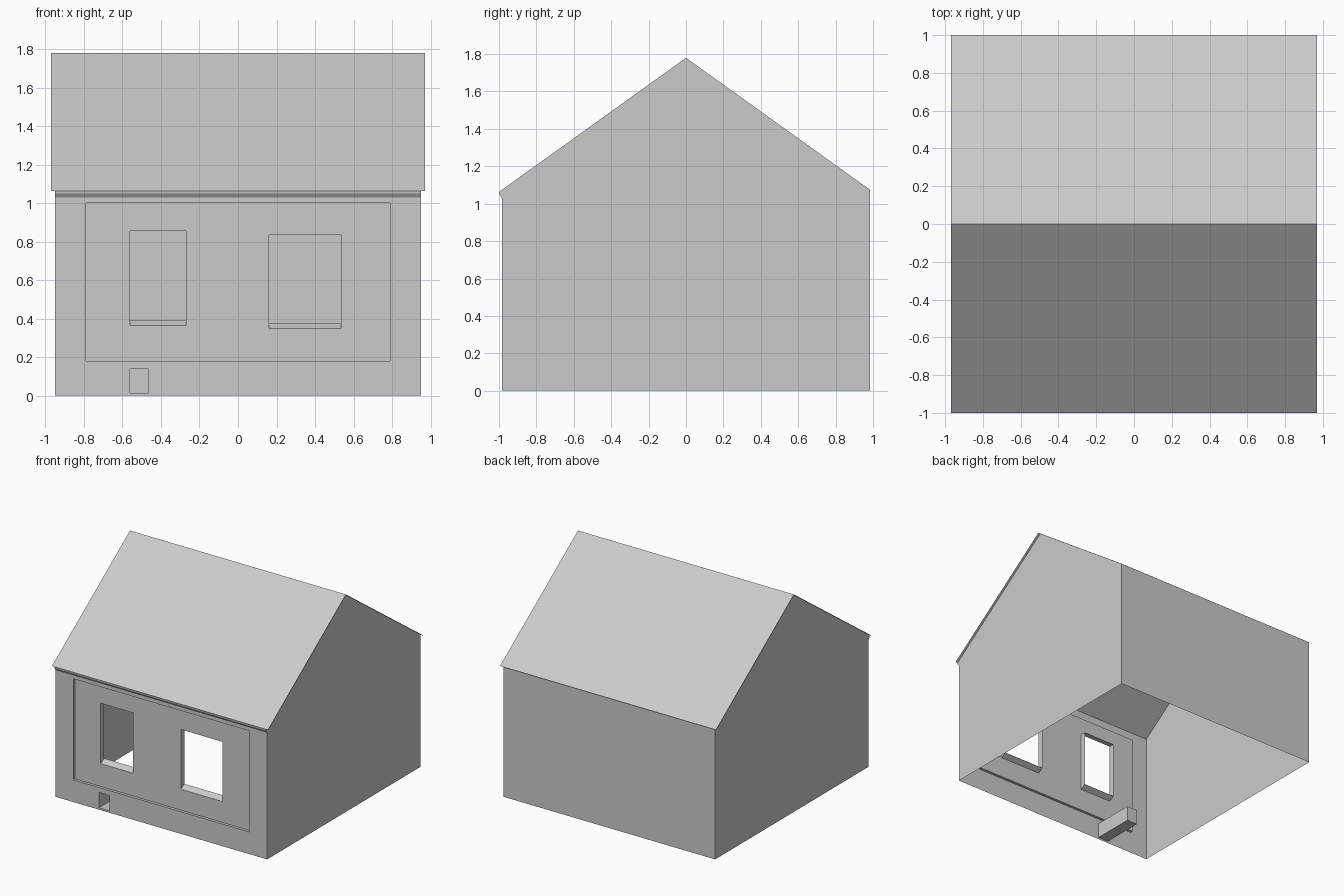
import bpy

cube = bpy.data.objects.get("Cube")
if cube:
    bpy.data.objects.remove(cube, do_unlink=True)

# One plain plaster colour
plaster = bpy.data.materials.new("light_grey")
plaster.use_nodes = True
colour = (0.6, 0.6, 0.6, 1)
plaster.diffuse_color = colour
plaster.node_tree.nodes["Principled BSDF"].inputs["Base Color"].default_value = colour

# Main dimensions
W, D = 0.95, 0.983            # half width and half depth of the walls
RIDGE, EAVE = 1.78, 1.075
ROOF_W, ROOF_D = 0.97, 1.0
ROOF_Z = RIDGE - (RIDGE - EAVE) / D * ROOF_D
RECESS = 0.022
REVEAL = 0.045


def build(name, faces):
    """Make one object from a list of polygons given by their corners."""
    verts, polys, index = [], [], {}
    for face in faces:
        poly = []
        for p in face:
            key = tuple(round(c, 4) for c in p)
            if key not in index:
                index[key] = len(verts)
                verts.append(key)
            poly.append(index[key])
        polys.append(poly)
    mesh = bpy.data.meshes.new(name)
    mesh.from_pydata(verts, [], polys)
    mesh.materials.append(plaster)
    obj = bpy.data.objects.new(name, mesh)
    bpy.context.collection.objects.link(obj)
    return obj


def rect(r, y, lift=0):
    """Corners of a front-facing rectangle (x0, z0, x1, z1)."""
    x0, z0, x1, z1 = r
    return [(x0, y, z0 + lift), (x1, y, z0 + lift), (x1, y, z1), (x0, y, z1)]


def wall_with_holes(r, y, holes):
    """Grid of faces over a rectangle, leaving the holes open."""
    xs = sorted({v for q in [r] + holes for v in (q[0], q[2])})
    zs = sorted({v for q in [r] + holes for v in (q[1], q[3])})
    faces = []
    for x0, x1 in zip(xs, xs[1:]):
        for z0, z1 in zip(zs, zs[1:]):
            cx, cz = (x0 + x1) / 2, (z0 + z1) / 2
            if not any(h[0] < cx < h[2] and h[1] < cz < h[3] for h in holes):
                faces.append(rect((x0, z0, x1, z1), y))
    return faces


def tunnel(r, y0, y1, lift=0):
    """Four sides running back from a rectangle; lift slopes the bottom."""
    a, b = rect(r, y0), rect(r, y1, lift)
    return [[a[i], a[(i + 1) % 4], b[(i + 1) % 4], b[i]] for i in range(4)]


panel = (-0.79, 0.18, 0.79, 1.0)
windows = {"right_window": (-0.56, 0.365, -0.27, 0.855),
           "left_window": (0.16, 0.35, 0.535, 0.835)}
vent = (-0.56, 0.015, -0.465, 0.14)

# Front wall with its recessed panel
build("front_wall", wall_with_holes((-W, 0, W, EAVE), -D, [panel, vent])
      + tunnel(panel, -D, -D + RECESS))
build("front_panel", wall_with_holes(panel, -D + RECESS, list(windows.values())))

# Window reveals with sloping sills
for name, r in windows.items():
    build(name + "_reveal", tunnel(r, -D + RECESS, -D + RECESS + REVEAL, 0.026))

# Blind duct near the ground
build("wall_duct", tunnel(vent, -D, -D + 0.35) + [rect(vent, -D + 0.35)])

# Back wall and gables
build("back_wall", [rect((-W, 0, W, EAVE), D)[::-1]])
for name, x in (("left_gable", W), ("right_gable", -W)):
    outline = [(x, -D, 0), (x, D, 0), (x, D, EAVE), (x, 0, RIDGE), (x, -D, EAVE)]
    build(name, [outline if x > 0 else outline[::-1]])

# Thin roof slopes
for name, s in (("front_roof", -1), ("back_roof", 1)):
    slope = [(-ROOF_W, s * ROOF_D, ROOF_Z), (ROOF_W, s * ROOF_D, ROOF_Z),
             (ROOF_W, 0, RIDGE), (-ROOF_W, 0, RIDGE)]
    build(name, [slope if s < 0 else slope[::-1]])

# Small cornice under the front eave
profile = [(-D, EAVE), (-ROOF_D, ROOF_Z), (-0.998, 1.05), (-D, 1.028)]
ends = [[(x, y, z) for y, z in profile] for x in (-W, W)]
sides = [[ends[0][i], ends[0][i + 1], ends[1][i + 1], ends[1][i]] for i in range(3)]
build("front_cornice", sides[1:] + [ends[0][::-1], ends[1]])
